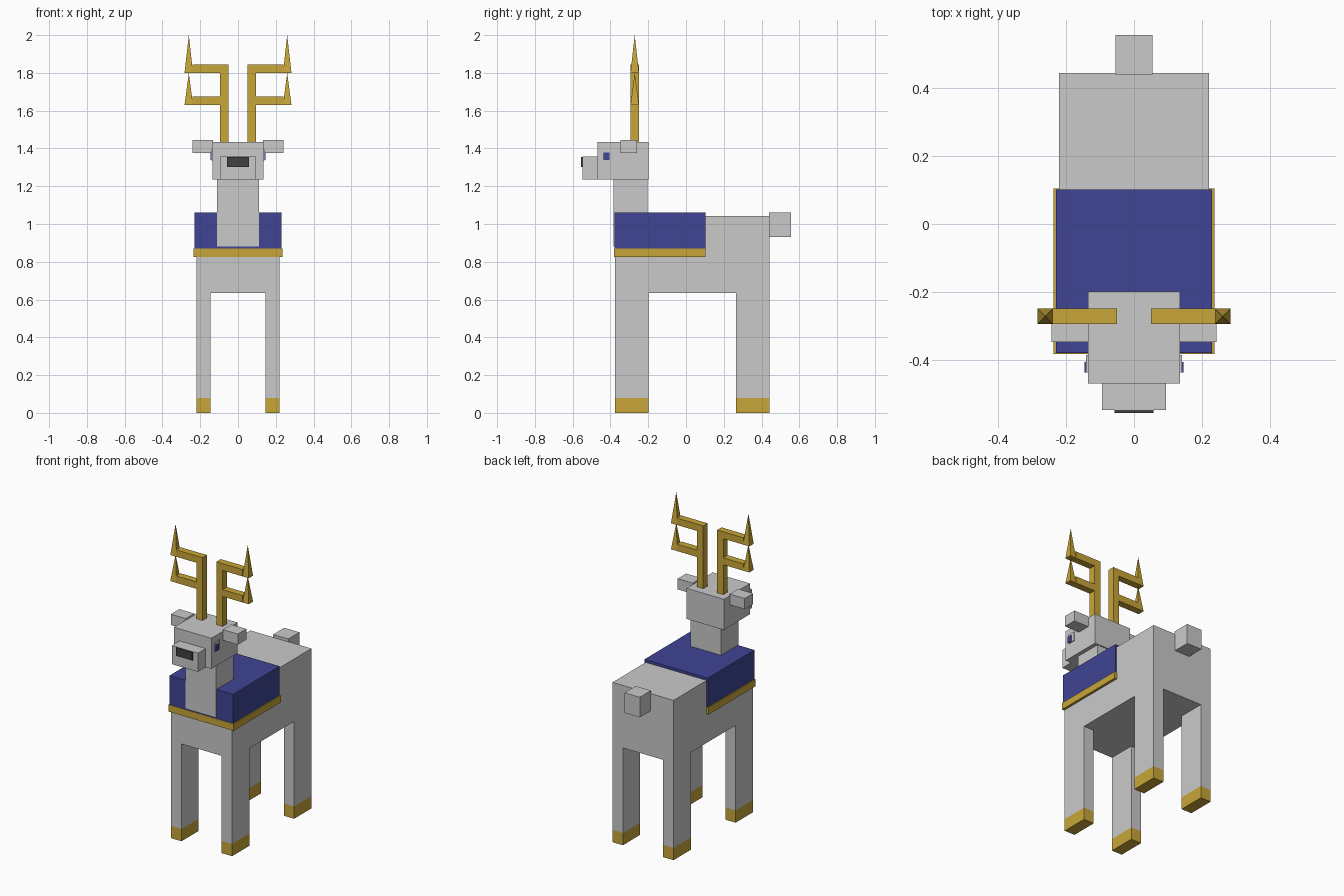
import bpy, bmesh

if "Cube" in bpy.data.objects:
    bpy.data.objects.remove(bpy.data.objects["Cube"])


def material(name, rgb):
    m = bpy.data.materials.new(name)
    m.diffuse_color = (*rgb, 1.0)
    m.use_nodes = True
    m.node_tree.nodes["Principled BSDF"].inputs["Base Color"].default_value = m.diffuse_color
    return m


GREY = material("light grey", (0.59, 0.59, 0.59))
GOLD = material("gold", (0.58, 0.38, 0.04))
BLUE = material("royal blue", (0.05, 0.058, 0.296))
DARK = material("charcoal", (0.053, 0.053, 0.057))


def finish(name, bm, mat):
    bmesh.ops.recalc_face_normals(bm, faces=bm.faces[:])
    me = bpy.data.meshes.new(name)
    bm.to_mesh(me)
    bm.free()
    me.materials.append(mat)
    ob = bpy.data.objects.new(name, me)
    bpy.context.collection.objects.link(ob)
    return ob


def box(name, x, y, z, mat):
    """Axis-aligned box from (min, max) ranges."""
    bm = bmesh.new()
    bmesh.ops.create_cube(bm, size=1)
    for v in bm.verts:
        v.co = [r[0] if c < 0 else r[1] for c, r in zip(v.co, (x, y, z))]
    return finish(name, bm, mat)


def prism(name, outline, y, mat):
    """Outline in x/z extruded along y."""
    bm = bmesh.new()
    face = bm.faces.new([bm.verts.new((px, y[0], pz)) for px, pz in outline])
    ext = bmesh.ops.extrude_face_region(bm, geom=[face])
    for v in ext["geom"]:
        if isinstance(v, bmesh.types.BMVert):
            v.co.y = y[1]
    return finish(name, bm, mat)


def spike(name, x, y, z, mat):
    """Four-sided pyramid over a rectangle."""
    bm = bmesh.new()
    base = [bm.verts.new((px, py, z[0])) for px, py in
            ((x[0], y[0]), (x[1], y[0]), (x[1], y[1]), (x[0], y[1]))]
    tip = bm.verts.new((sum(x) / 2, sum(y) / 2, z[1]))
    bm.faces.new(base)
    for i in range(4):
        bm.faces.new((base[i], base[(i + 1) % 4], tip))
    return finish(name, bm, mat)


# Torso, neck and tail
box("body", (-0.22, 0.22), (-0.375, 0.443), (0.635, 1.043), GREY)
box("neck", (-0.11, 0.11), (-0.383, -0.205), (0.88, 1.24), GREY)
box("tail", (-0.055, 0.055), (0.44, 0.555), (0.93, 1.062), GREY)

# Saddle cloth with gold border
box("saddle_cloth", (-0.229, 0.229), (-0.379, 0.102), (0.85, 1.06), BLUE)
box("cloth_trim", (-0.236, 0.236), (-0.382, 0.104), (0.825, 0.87), GOLD)

# Head
box("head", (-0.135, 0.135), (-0.468, -0.198), (1.235, 1.435), GREY)
box("snout", (-0.094, 0.094), (-0.547, -0.465), (1.235, 1.357), GREY)
box("nose", (-0.058, 0.058), (-0.555, -0.546), (1.302, 1.356), DARK)

for side, s in (("right", 1), ("left", -1)):
    def mx(a, b):
        return tuple(sorted((a * s, b * s)))

    # Legs and hooves
    for end, y in (("front", (-0.375, -0.198)), ("back", (0.265, 0.443))):
        box(f"{end}_{side}_leg", mx(0.145, 0.22), y, (0.08, 0.636), GREY)
        box(f"{end}_{side}_hoof", mx(0.145, 0.22), y, (0, 0.08), GOLD)

    # Ears and eyes
    box(f"{side}_ear", mx(0.133, 0.242), (-0.347, -0.26), (1.375, 1.445), GREY)
    box(f"{side}_eye_plate", mx(0.134, 0.141), (-0.436, -0.385), (1.335, 1.395), GREY)
    box(f"{side}_pupil", mx(0.14, 0.146), (-0.437, -0.405), (1.338, 1.378), BLUE)

    # Antler: stem with two branches, each ending in a spike
    depth = (-0.294, -0.249)
    outline = [(0.05, 1.43), (0.095, 1.43), (0.095, 1.63), (0.24, 1.63),
               (0.24, 1.675), (0.095, 1.675), (0.095, 1.80), (0.24, 1.80),
               (0.24, 1.845), (0.05, 1.845)]
    prism(f"{side}_antler", [(s * px, pz) for px, pz in outline], depth, GOLD)
    for level, z in (("lower", (1.63, 1.80)), ("upper", (1.80, 2.0))):
        spike(f"{side}_{level}_antler_tip", mx(0.238, 0.283), depth, z, GOLD)
